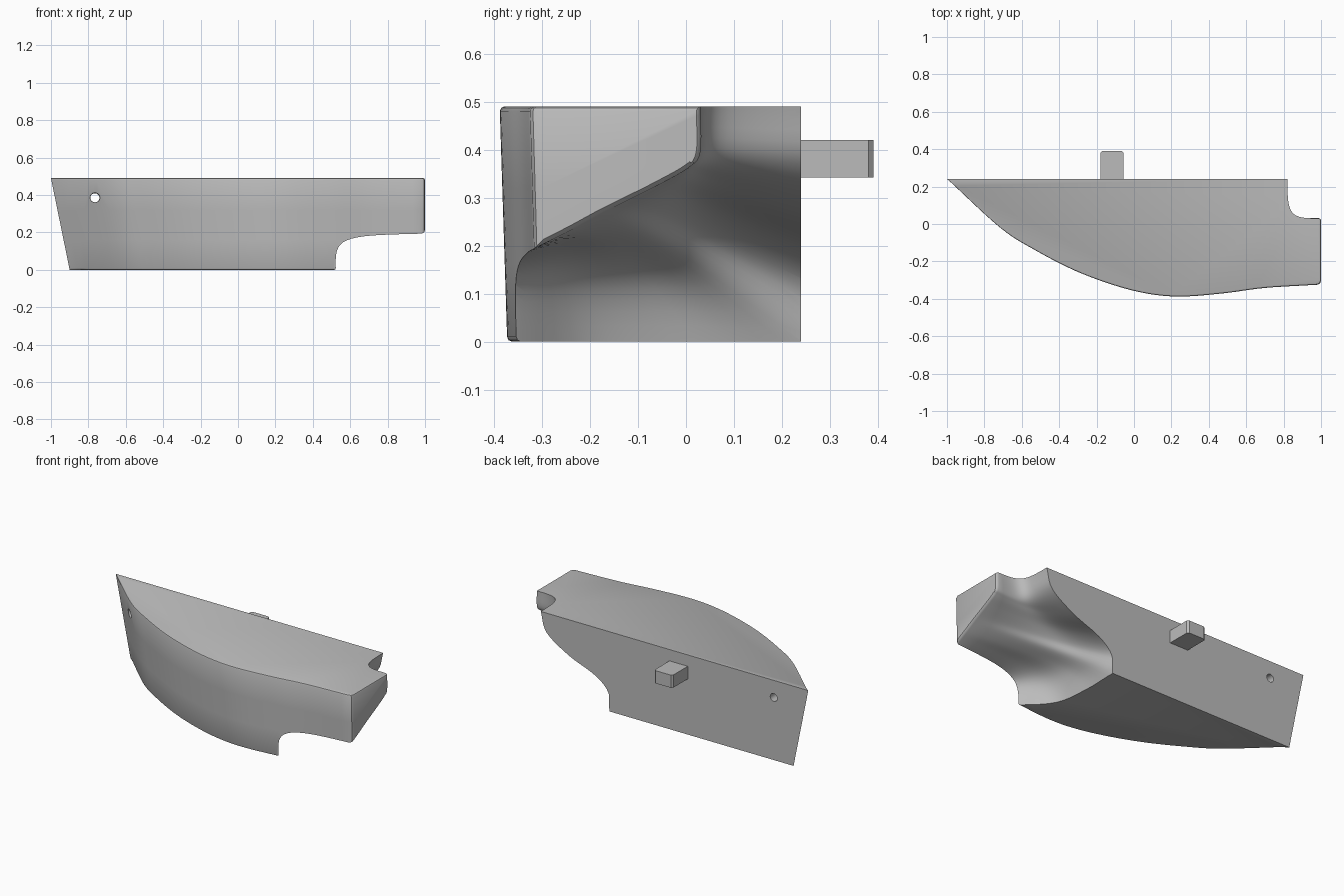
import bpy, bmesh, math
from mathutils import Vector

if "Cube" in bpy.data.objects:
    bpy.data.objects.remove(bpy.data.objects["Cube"], do_unlink=True)

grey = bpy.data.materials.new("plain_grey")
grey.use_nodes = True
grey.diffuse_color = (0.5, 0.5, 0.5, 1)
grey.node_tree.nodes["Principled BSDF"].inputs["Base Color"].default_value = (0.5, 0.5, 0.5, 1)

TOP, BACK = 0.49, 0.24


def smooth_path(keys, steps):
    """Catmull-Rom samples through the key vectors."""
    keys = [Vector(k) for k in keys]
    ext = [2 * keys[0] - keys[1]] + keys + [2 * keys[-1] - keys[-2]]
    out = []
    for a, b, c, d in zip(ext, ext[1:], ext[2:], ext[3:]):
        for i in range(steps):
            t = i / steps
            out.append(0.5 * (2 * b + (c - a) * t + (2 * a - 5 * b + 4 * c - d) * t * t
                              + (3 * b - a - 3 * c + d) * t ** 3))
    return out + [keys[-1]]


def linear_path(keys, steps):
    keys = [Vector(k) for k in keys]
    return [a.lerp(b, i / steps) for a, b in zip(keys, keys[1:]) for i in range(steps)] + [keys[-1]]


def loft(name, rings):
    """Closed solid through rings of equal length, capped at both ends."""
    bm = bmesh.new()
    rows = [[bm.verts.new(p) for p in ring] for ring in rings]
    n = len(rows[0])
    for r, s in zip(rows, rows[1:]):
        for i in range(n):
            j = (i + 1) % n
            bm.faces.new((r[i], r[j], s[j], s[i]))
    bm.faces.new(rows[0][::-1])
    bm.faces.new(rows[-1])
    bmesh.ops.recalc_face_normals(bm, faces=bm.faces)
    mesh = bpy.data.meshes.new(name)
    bm.to_mesh(mesh)
    bm.free()
    mesh.materials.append(grey)
    ob = bpy.data.objects.new(name, mesh)
    bpy.context.collection.objects.link(ob)
    return ob


def activate(ob):
    bpy.ops.object.select_all(action='DESELECT')
    ob.select_set(True)
    bpy.context.view_layer.objects.active = ob


def cut(ob, cutter):
    mod = ob.modifiers.new("cut", 'BOOLEAN')
    mod.operation, mod.solver, mod.object = 'DIFFERENCE', 'EXACT', cutter
    activate(ob)
    bpy.ops.object.modifier_apply(modifier=mod.name)
    bpy.data.objects.remove(cutter, do_unlink=True)


# Half hull: curved side, flat back, raked bow and softened rims
side = smooth_path([(-1, .24), (-.717, -.02), (-.53, -.14), (-.316, -.25), (-.1, -.33),
                    (.085, -.375), (.26, -.388), (.485, -.37), (.70, -.342), (.98, -.325)], 6)
outline = side + [Vector(p) for p in ((.994, -.319), (1, -.305), (1, BACK))]


def hull_ring(z, inset):
    drop = 1 - z / TOP
    ring = []
    for x, y in outline:
        px = x + .05 * (1 - x) * drop - (inset if x > .9 else 0)
        py = BACK + (y - BACK) * (1 - .025 * drop)
        ring.append((px, min(BACK, py + inset) if y < BACK else BACK, z))
    return ring


hull = loft("half_hull", [hull_ring(z, i) for z, i in (
    (0, .010), (.003, .003), (.010, 0), (.16, 0), (.32, 0),
    (TOP - .010, 0), (TOP - .003, .003), (TOP, .010))])

# Scoop: sweeps from the back and bottom rims to the narrow stern block
rim = smooth_path([(.82, .24, TOP), (.78, .24, .37), (.63, .24, .27), (.45, .24, .195),
                   (.36, .24, .113), (.352, .24, 0), (.35, .02, 0), (.385, -.2, 0),
                   (.545, -.375, 0)], 5)
valley = smooth_path([(.82, .03, TOP), (.78, .02, .39), (.68, 0, .35), (.56, -.03, .31),
                      (.48, -.05, .27), (.42, -.06, .225), (.40, -.13, .205),
                      (.44, -.24, .20), (.50, -.35, .186)], 5)
stern = smooth_path([(.985, .03, TOP), (.985, .03, .395), (.985, .005, .362),
                     (.985, -.06, .325), (.985, -.13, .29), (.985, -.18, .265),
                     (.985, -.235, .235), (.985, -.28, .212), (.985, -.33, .187)], 5)
spill = linear_path([(0, .1, 0)] * 5 + [(0, .1, -.1)] + [(0, 0, -.1)] * 3, 5)
outer = (linear_path([(1.2, .4, TOP), (1.2, .4, -.1)], 25)
         + linear_path([(1.2, .4, -.1), (1.2, -.36, -.1)], 15)[1:])

rows = []
for b, m, e, s, o in zip(rim, valley, stern, spill, outer):
    h1, h2 = b.lerp(m, .92), e.lerp(m, .92)
    curve = []
    for k in range(17):
        t = k / 16
        u = 1 - t
        curve.append(u ** 3 * b + 3 * u * u * t * h1 + 3 * u * t * t * h2 + t ** 3 * e)
    # rounded lip where the scoop meets the stern face
    inward = Vector((0, -.5, .85)) if e.z < .37 else Vector((0, -1, 0))
    lip = [e + Vector((.010, 0, 0)) + inward * .003, e + Vector((.016, 0, 0)) + inward * .010,
           e + Vector((.06, 0, 0)) + inward * .010]
    rows.append([b + s] + curve + lip + [o])
above = [p + Vector((0, 0, .15)) for p in rows[0]]
beyond = [p + Vector((0, -.2, 0)) for p in rows[-1]]
cut(hull, loft("scoop_cutter", [above] + rows + [beyond]))

# Through hole near the bow, flared where it meets the slanted side
hole = []
for y, r, slope in ((.3, .024, 0), (.12, .024, 0), (.05, .024, -.85), (.032, .028, -.85),
                    (.022, .035, -.85), (.016, .044, -.85), (-.06, .046, -.85)):
    ring = []
    for k in range(32):
        a = math.tau * k / 32
        dx = r * math.cos(a)
        ring.append((-.765 + dx, y + slope * dx, .385 + r * math.sin(a)))
    hole.append(ring)
cut(hull, loft("hole_cutter", hole))

activate(hull)
bpy.ops.object.shade_smooth_by_angle(angle=math.radians(35))

# Mounting peg on the back, with chamfered end corners
x0, x1, y0, y1, c = -.18, -.055, .23, .39, .01
plan = [(x0, y0), (x1, y0), (x1, y1 - c), (x1 - c, y1), (x0 + c, y1), (x0, y1 - c)]
loft("back_peg", [[(x, y, z) for x, y in plan] for z in (.342, .42)])
